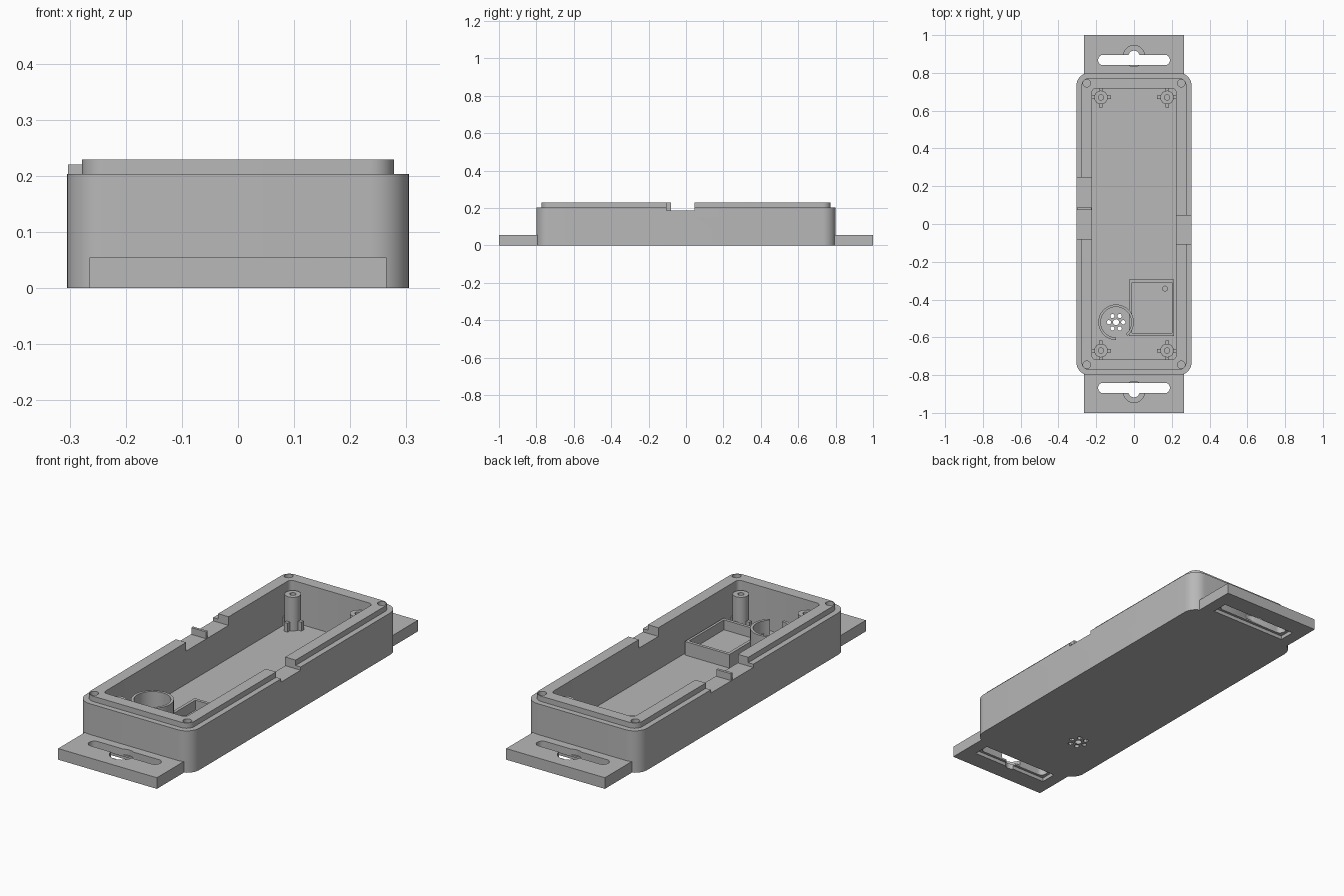
import bpy, bmesh, math

if "Cube" in bpy.data.objects:
    bpy.data.objects.remove(bpy.data.objects["Cube"])

FLOOR = 0.027
WALL_TOP = 0.203
LIP_TOP = 0.229

grey = bpy.data.materials.new("plain_grey")
grey.diffuse_color = (0.48, 0.48, 0.48, 1)
grey.use_nodes = True
grey.node_tree.nodes["Principled BSDF"].inputs["Base Color"].default_value = grey.diffuse_color


def prism(name, pts, z0, z1):
    """Extrude a closed outline from z0 to z1."""
    bm = bmesh.new()
    face = bm.faces.new([bm.verts.new((x, y, z0)) for x, y in pts])
    ext = bmesh.ops.extrude_face_region(bm, geom=[face])["geom"]
    bmesh.ops.translate(bm, vec=(0, 0, z1 - z0),
                        verts=[g for g in ext if isinstance(g, bmesh.types.BMVert)])
    bmesh.ops.recalc_face_normals(bm, faces=bm.faces)
    mesh = bpy.data.meshes.new(name)
    bm.to_mesh(mesh)
    bm.free()
    mesh.materials.append(grey)
    ob = bpy.data.objects.new(name, mesh)
    bpy.context.collection.objects.link(ob)
    return ob


def arc(cx, cy, r, a0, a1, n):
    return [(cx + r * math.cos(math.radians(a0 + (a1 - a0) * i / n)),
             cy + r * math.sin(math.radians(a0 + (a1 - a0) * i / n))) for i in range(n + 1)]


def circle(cx, cy, r, n=24):
    return arc(cx, cy, r, 0, 360, n)[:-1]


def rect(x0, x1, y0, y1):
    return [(x0, y0), (x1, y0), (x1, y1), (x0, y1)]


def rounded(hx, hy, r, cy=0, n=8):
    pts = []
    for k, (sx, sy) in enumerate([(1, 1), (-1, 1), (-1, -1), (1, -1)]):
        pts += arc(sx * (hx - r), cy + sy * (hy - r), r, 90 * k, 90 * k + 90, n)
    return pts


def combine(ob, other, op):
    mod = ob.modifiers.new("join", 'BOOLEAN')
    mod.operation, mod.solver, mod.object = op, 'EXACT', other
    bpy.context.view_layer.objects.active = ob
    bpy.ops.object.modifier_apply(modifier=mod.name)
    bpy.data.objects.remove(other)


def cut(ob, pts, z0, z1):
    combine(ob, prism("cutter", pts, z0, z1), 'DIFFERENCE')


def add(ob, pts, z0, z1):
    combine(ob, prism("addition", pts, z0, z1), 'UNION')


# Case: rounded shell with a stepped lip and hollow inside
case = prism("case", rounded(0.305, 0.80, 0.068), 0, WALL_TOP)
add(case, rounded(0.278, 0.773, 0.042), 0.15, LIP_TOP)
cut(case, rounded(0.222, 0.717, 0.02, n=5), FLOOR, 0.4)

# Cable notches in both long walls
cut(case, rect(0.2, 0.4, -0.105, 0.045), 0.187, 0.4)
cut(case, rect(-0.4, -0.2, -0.08, 0.245), 0.187, 0.4)

# Lid screw holes in the corners of the lip
for sx in (-1, 1):
    for sy in (-1, 1):
        cut(case, circle(sx * 0.25, sy * 0.745, 0.02, 20), 0.12, 0.4)

# Sound holes through the floor
SX, SY = -0.095, -0.52
cut(case, circle(SX, SY, 0.016, 16), -0.1, 0.1)
for i in range(6):
    a = math.radians(60 * i)
    cut(case, circle(SX + 0.038 * math.cos(a), SY + 0.038 * math.sin(a), 0.0115, 12), -0.1, 0.1)

# Thin divider standing in the left notch
prism("notch_divider", rect(-0.303, -0.224, 0.075, 0.088), 0.18, 0.22)

# Mounting tabs with slot, counterbored centre hole and underside recess
for name, s in (("back", 1), ("front", -1)):
    tab = prism(name + "_tab", rect(-0.265, 0.265, *sorted((s * 0.79, s * 1.0))), 0, 0.054)
    cut(tab, rounded(0.19, 0.0275, 0.027, s * 0.868), -0.1, 0.2)
    cut(tab, circle(0, s * 0.889, 0.029), -0.1, 0.2)
    cut(tab, circle(0, s * 0.889, 0.056, 32), 0.027, 0.2)
    cut(tab, rect(-0.205, 0.205, s * 0.868 - 0.04, s * 0.868 + 0.04), -0.1, 0.018)

# Board posts with a screw hole and four small ribs
for sx in (-1, 1):
    for sy in (-1, 1):
        x, y = sx * 0.175, sy * 0.67
        post = prism("board_post", circle(x, y, 0.036), FLOOR - 0.005, 0.19)
        add(post, rect(x - 0.053, x + 0.053, y - 0.009, y + 0.009), FLOOR - 0.005, 0.07)
        add(post, rect(x - 0.009, x + 0.009, y - 0.053, y + 0.053), FLOOR - 0.005, 0.07)
        cut(post, circle(x, y, 0.014, 16), 0.08, 0.4)

# Open ring around the sound holes
prism("speaker_ring",
      arc(SX, SY, 0.094, -50, -270 + 180 + 360, 40) + arc(SX, SY, 0.081, 270, -50, 40),
      FLOOR - 0.005, 0.155)

# Rectangular tray with a small hole in its base
tray = prism("sensor_tray", rect(-0.026, 0.212, -0.592, -0.295), FLOOR - 0.005, 0.093)
cut(tray, rect(-0.011, 0.2, -0.577, -0.31), 0.045, 0.4)
cut(tray, circle(0.164, -0.342, 0.013, 16), 0.03, 0.4)

# Smooth the rounded walls, keep edges sharp
for ob in list(bpy.context.scene.objects):
    bpy.ops.object.select_all(action='DESELECT')
    ob.select_set(True)
    bpy.context.view_layer.objects.active = ob
    bpy.ops.object.shade_smooth_by_angle(angle=math.radians(30))
